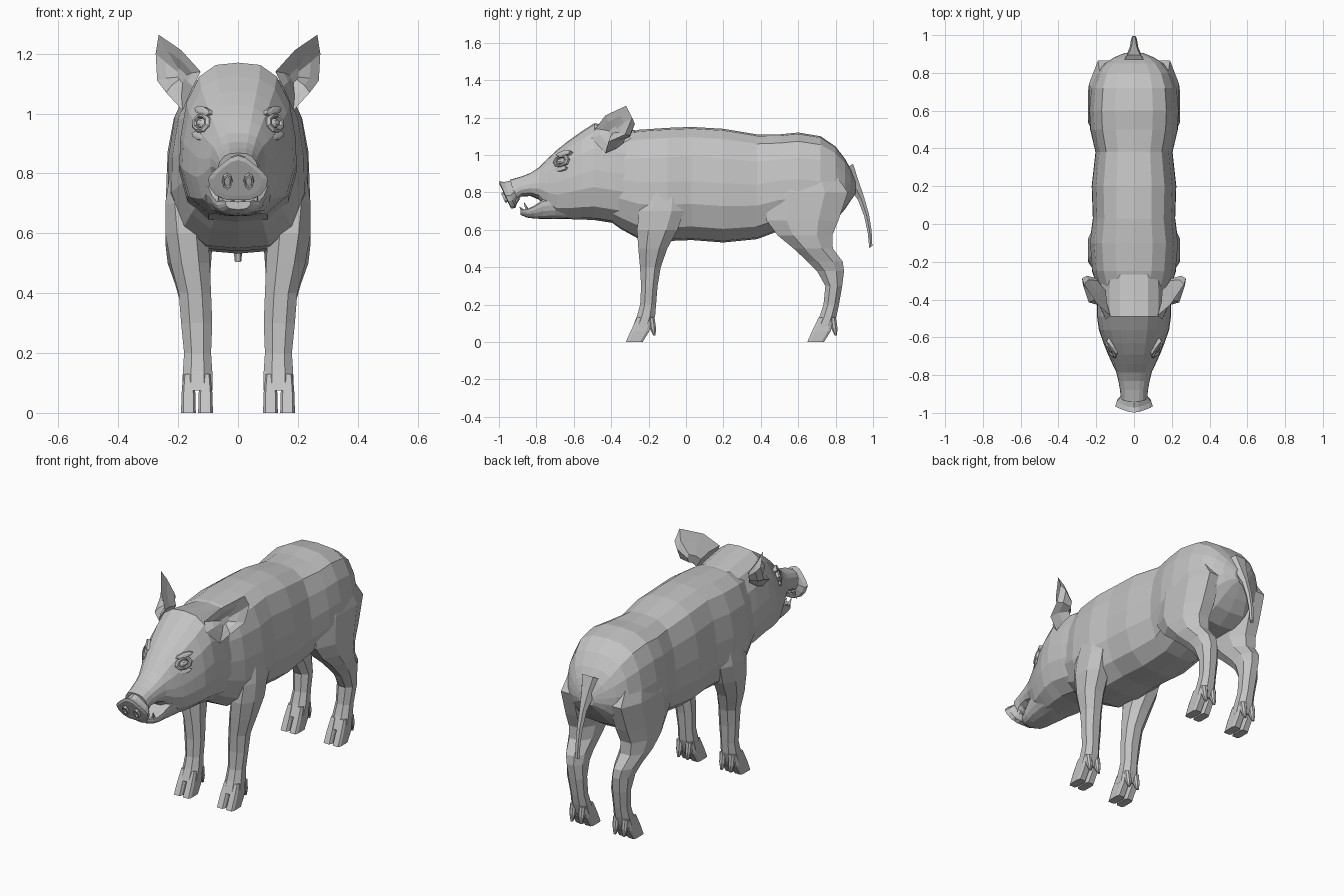
import bpy, bmesh, math
from mathutils import Vector

hide = bpy.data.materials.new("grey_hide")
hide.diffuse_color = (0.55, 0.55, 0.55, 1)


def finish(name, bm, mirror=False):
    """Turn a bmesh into a flat-shaded object, optionally mirrored across x."""
    bmesh.ops.recalc_face_normals(bm, faces=bm.faces)
    me = bpy.data.meshes.new(name)
    bm.to_mesh(me)
    bm.free()
    me.materials.append(hide)
    ob = bpy.data.objects.new(name, me)
    bpy.context.collection.objects.link(ob)
    if mirror:
        ob.modifiers.new("mirror", 'MIRROR').use_mirror_merge = False
    return ob


def loft(name, rings, mirror=False):
    """Skin a list of equal-length point rings and cap both ends."""
    bm = bmesh.new()
    rows = [[bm.verts.new(p) for p in r] for r in rings]
    n = len(rows[0])
    for a, b in zip(rows, rows[1:]):
        for i in range(n):
            j = (i + 1) % n
            bm.faces.new((a[i], a[j], b[j], b[i]))
    bm.faces.new(rows[0])
    bm.faces.new(rows[-1])
    return finish(name, bm, mirror)


# Half cross-sections: (share of width, share of height), top to bottom
BODY = [(0, 1), (.42, .985), (.72, .91), (.9, .74), (.99, .52),
        (1, .32), (.82, .12), (.47, .015), (0, 0)]
HEAD = [(0, 1), (.38, .985), (.66, .91), (.88, .74), (.98, .52),
        (1, .34), (.86, .14), (.5, .02), (0, 0)]
DISC = [(0, 1), (.28, .94), (.55, .8), (.85, .62), (1, .48),
        (.95, .28), (.75, .1), (.4, 0), (0, 0)]
JAW = [(0, .9), (.4, .92), (.85, 1), (1, .9), (1, .65),
       (.92, .4), (.75, .16), (.4, .02), (0, 0)]


def section(half, y, w, zb, zt, tilt=0):
    full = half + [(-x, t) for x, t in half[-2:0:-1]]
    return [(x * w, y + tilt * (t - .5), zb + t * (zt - zb)) for x, t in full]


def limb_ring(z, y0, y1, x0, x1, c=.28):
    """Horizontal eight-sided ring with cut corners."""
    u = [(c, 0), (1 - c, 0), (1, c), (1, 1 - c), (1 - c, 1), (c, 1), (0, 1 - c), (0, c)]
    return [(x0 + a * (x1 - x0), y0 + b * (y1 - y0), z) for a, b in u]


# Torso
loft("torso", [section(BODY, *s) for s in [
    (-.44, .155, .67, 1.02), (-.35, .19, .605, 1.11), (-.25, .222, .55, 1.135),
    (-.1, .235, .54, 1.145), (.03, .218, .545, 1.15), (.2, .224, .532, 1.14),
    (.38, .204, .55, 1.11), (.5, .232, .595, 1.11), (.6, .238, .6, 1.12),
    (.72, .228, .6, 1.1), (.8, .198, .65, 1.045), (.85, .155, .71, .98),
    (.88, .11, .755, .925), (.905, .05, .79, .865)]])

# Head with upper jaw
loft("head", [section(HEAD, *s) for s in [
    (-.26, .19, .62, 1.13), (-.38, .197, .635, 1.15), (-.49, .196, .652, 1.17),
    (-.56, .186, .655, 1.125), (-.63, .162, .657, 1.075), (-.69, .138, .665, 1.027),
    (-.74, .115, .705, .98), (-.785, .094, .76, .935), (-.83, .083, .78, .905),
    (-.88, .074, .778, .885), (-.925, .07, .75, .868, -.03)]])

# Snout disc
loft("snout_disc", [section(DISC, *s) for s in [
    (-.915, .07, .75, .865, -.03), (-.942, .092, .718, .855, -.06),
    (-.966, .1, .712, .86, -.064), (-.97, .082, .726, .845, -.056)]])

# Lower jaw
loft("lower_jaw", [section(JAW, *s) for s in [
    (-.6, .125, .66, .76), (-.7, .112, .657, .775), (-.765, .098, .658, .762),
    (-.81, .086, .66, .73), (-.85, .07, .665, .71), (-.885, .042, .68, .708)]])


def cone(name, base, tip, r):
    """Small four-sided tooth."""
    b, t = Vector(base), Vector(tip)
    q = (t - b).to_track_quat('Z', 'Y')
    ring = [Vector((math.cos(i * math.pi / 2), math.sin(i * math.pi / 2), 0)) for i in range(4)]
    loft(name, [[b + q @ (v * r) for v in ring], [t + q @ (v * r * .15) for v in ring]], True)


cone("lower_tusk", (.055, -.845, .695), (.066, -.865, .745), .013)
cone("lower_incisor", (.018, -.865, .695), (.018, -.89, .722), .011)
cone("upper_tooth", (.052, -.9, .77), (.058, -.922, .718), .014)


def rim(name, centre, normal, w, h, levels, roll=0):
    """Oval rings stacked along a normal: levels are (scale, height)."""
    c, n = Vector(centre), Vector(normal).normalized()
    side = Vector((0, 0, 1)).cross(n).normalized()
    up = n.cross(side)
    rings = []
    for s, d in levels:
        ring = []
        for i in range(8):
            a = i * math.pi / 4
            u, v = w * s * math.cos(a), h * s * math.sin(a)
            u, v = u * math.cos(roll) - v * math.sin(roll), u * math.sin(roll) + v * math.cos(roll)
            ring.append(c + side * u + up * v + n * d)
        rings.append(ring)
    loft(name, rings, True)


# Eyelids, eyeballs, brows, eye bags, nostrils
EYE_N = (.72, -.55, .3)
rim("eyelids", (.122, -.668, .968), EYE_N, .05, .034,
    [(1.1, -.02), (1, .004), (.8, .011), (.62, .01), (.55, -.004)], .2)
rim("eyeball", (.122, -.668, .968), EYE_N, .026, .018,
    [(1, -.01), (.9, .004), (.45, .01)], .2)
rim("brow", (.118, -.655, 1.008), EYE_N, .05, .016, [(1.1, -.02), (.9, .004), (.4, .008)], .2)
rim("eye_bag", (.13, -.672, .925), EYE_N, .045, .015, [(1.1, -.02), (.9, .004), (.4, .007)], .2)
rim("nostril", (.036, -.973, .772), (0, -.9, -.4), .018, .03,
    [(1, -.01), (.9, .005), (.65, .005), (.55, -.004)])

# Ears: cupped front and rounded back around one rim
RIM = [(.125, -.485, 1.14), (.19, -.43, 1.212), (.265, -.32, 1.263), (.275, -.288, 1.2),
       (.27, -.325, 1.11), (.24, -.415, 1.07), (.185, -.43, 1.01), (.15, -.505, 1.09)]


def toward(c, f):
    return [Vector(p).lerp(Vector(c), f) for p in RIM]


loft("ear", [toward((.185, -.39, 1.125), .8), toward((.195, -.395, 1.13), .4), RIM,
             toward((.19, -.24, 1.09), .3), toward((.16, -.29, 1.09), .7)], True)

# Legs
loft("front_leg", [limb_ring(*r) for r in [
    (.88, -.2, -.02, .13, .215), (.7, -.25, -.01, .13, .243), (.6, -.262, -.045, .1, .243),
    (.5, -.255, -.1, .094, .225), (.4, -.246, -.135, .09, .198), (.3, -.24, -.152, .086, .19),
    (.2, -.245, -.16, .09, .18), (.14, -.262, -.165, .086, .184), (.075, -.287, -.185, .086, .187)]], True)
loft("hind_leg", [limb_ring(*r) for r in [
    (.94, .52, .77, .1, .205), (.8, .43, .865, .07, .238), (.65, .43, .815, .075, .243),
    (.57, .49, .782, .085, .243), (.5, .575, .785, .09, .235), (.43, .65, .838, .095, .21),
    (.38, .7, .845, .095, .196), (.3, .745, .835, .09, .19), (.2, .735, .818, .092, .18),
    (.14, .715, .805, .086, .184), (.075, .685, .785, .086, .187)]], True)

# Split hooves and dewclaws
for name, dy in (("front", 0), ("hind", .97)):
    for k, (x0, x1) in enumerate(((.084, .133), (.141, .19))):
        loft(f"{name}_toe_{k + 1}", [limb_ring(z, a + dy, b + dy, x0 + e, x1 - e, .15) for z, a, b, e in [
            (.13, -.262, -.185, .008), (.06, -.295, -.195, .001), (0, -.322, -.232, 0)]], True)
        m = (x0 + x1) / 2
        loft(f"{name}_dewclaw_{k + 1}", [limb_ring(z, a + dy, b + dy, m - r, m + r) for z, a, b, r in [
            (.13, -.2, -.168, .018), (.075, -.195, -.16, .016), (.035, -.175, -.163, .007)]], True)

# Tail: tapered six-sided sweep
PATH = [(.845, .925, .07), (.89, .855, .042), (.935, .77, .023), (.965, .68, .018),
        (.982, .59, .015), (.988, .508, .012)]
loft("tail", [[(r * math.cos(i * math.pi / 3), y + .8 * r * math.sin(i * math.pi / 3),
                z + .45 * r * math.sin(i * math.pi / 3)) for i in range(6)] for y, z, r in PATH])
